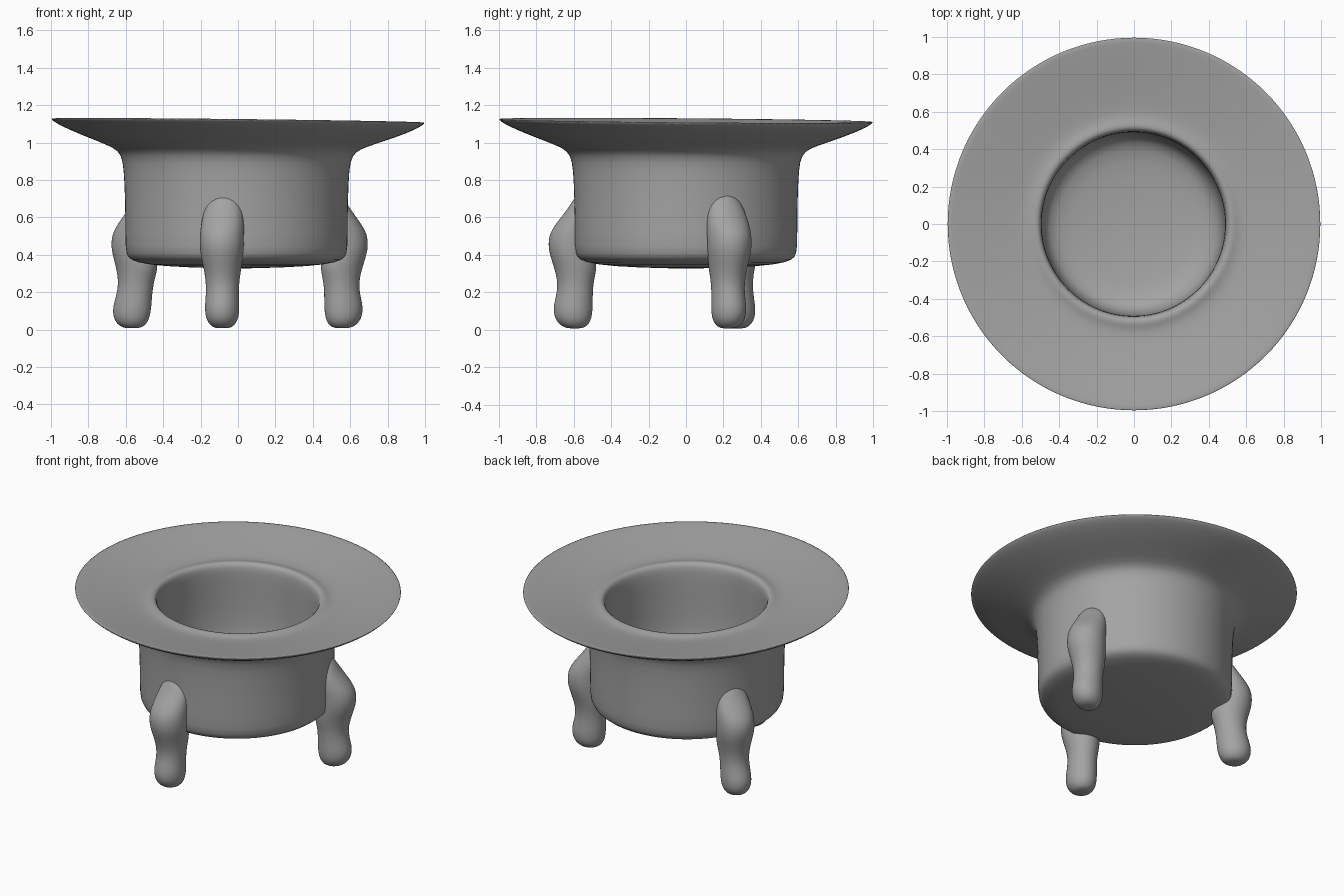
import bpy, bmesh
from math import sin, cos, pi, radians, hypot

cube = bpy.data.objects.get("Cube")
if cube:
    bpy.data.objects.remove(cube, do_unlink=True)

# One plain grey for the whole pot
grey = bpy.data.materials.new("stone grey")
grey.use_nodes = True
colour = (0.37, 0.37, 0.37, 1)
grey.diffuse_color = colour
shader = next(n for n in grey.node_tree.nodes if n.type == "BSDF_PRINCIPLED")
shader.inputs["Base Color"].default_value = colour


def loft(name, rings, subdivisions):
    """Skin a list of closed rings of points, with both ends capped."""
    bm = bmesh.new()
    loops = [[bm.verts.new(p) for p in ring] for ring in rings]
    for low, high in zip(loops, loops[1:]):
        n = len(low)
        for i in range(n):
            j = (i + 1) % n
            bm.faces.new((low[i], low[j], high[j], high[i]))
    for cap in (loops[0], loops[-1]):
        bmesh.ops.poke(bm, faces=[bm.faces.new(cap)])
    bmesh.ops.recalc_face_normals(bm, faces=bm.faces)
    mesh = bpy.data.meshes.new(name)
    bm.to_mesh(mesh)
    bm.free()
    mesh.materials.append(grey)
    obj = bpy.data.objects.new(name, mesh)
    bpy.context.collection.objects.link(obj)
    for face in mesh.polygons:
        face.use_smooth = True
    if subdivisions:
        mod = obj.modifiers.new("rounding", "SUBSURF")
        mod.levels = mod.render_levels = subdivisions
    return obj


# Bowl and wide brim: profile runs from underside, over the rim, to the floor
profile = [
    (0.10, 0.328), (0.40, 0.338), (0.54, 0.36), (0.583, 0.385), (0.596, 0.43),
    (0.594, 0.60), (0.60, 0.80), (0.608, 0.90), (0.632, 0.955), (0.70, 0.985),
    (0.85, 1.038), (0.96, 1.085), (0.994, 1.108), (1.0, 1.118), (0.992, 1.12),
    (0.85, 1.095), (0.70, 1.07), (0.60, 1.055), (0.56, 1.058), (0.535, 1.068),
    (0.51, 1.066), (0.495, 1.045), (0.49, 0.98), (0.495, 0.75), (0.485, 0.56),
    (0.45, 0.49), (0.36, 0.455), (0.10, 0.44),
]
SIDES = 64


def bowl_ring(r, z):
    lean = max(0, min(1, (z - 0.9) / 0.15))      # the brim sits slightly askew
    shift = -0.008 * (1 - lean)                  # the body is a touch off centre
    ring = []
    for i in range(SIDES):
        a = 2 * pi * i / SIDES
        x, y = r * cos(a), r * sin(a)
        ring.append((x + shift, y, z - lean * (0.011 * x + 0.008 * y)))
    return ring


loft("bowl_and_brim", [bowl_ring(r, z) for r, z in profile], 1)

# Legs: height, distance from the axis, radial half-depth, half-width
leg_profile = [
    (0.008, 0.600, 0.035, 0.035), (0.018, 0.602, 0.070, 0.062),
    (0.055, 0.608, 0.101, 0.090), (0.12, 0.610, 0.110, 0.096),
    (0.19, 0.600, 0.099, 0.090), (0.26, 0.595, 0.099, 0.092),
    (0.33, 0.595, 0.118, 0.104), (0.38, 0.610, 0.120, 0.114),
    (0.44, 0.622, 0.124, 0.122), (0.51, 0.617, 0.124, 0.122),
    (0.57, 0.592, 0.110, 0.118), (0.64, 0.568, 0.074, 0.106),
    (0.70, 0.550, 0.056, 0.080), (0.73, 0.545, 0.030, 0.040),
]


def leg(name, degrees, reach):
    a = radians(degrees)
    rings = []
    for z, dist, depth, width in leg_profile:
        ring = []
        for i in range(14):
            t = 2 * pi * i / 14
            out = dist + depth * cos(t)
            if z < 0.4:
                out += reach * (1 - z / 0.4)     # feet splay by differing amounts
            side = width * sin(t)
            ring.append((out * cos(a) - side * sin(a),
                         out * sin(a) + side * cos(a), z))
        rings.append(ring)
    loft(name, rings, 2)


leg("front_leg", -98, 0.0)
leg("left_leg", 22, 0.0)
leg("right_leg", 154, 0.03)
